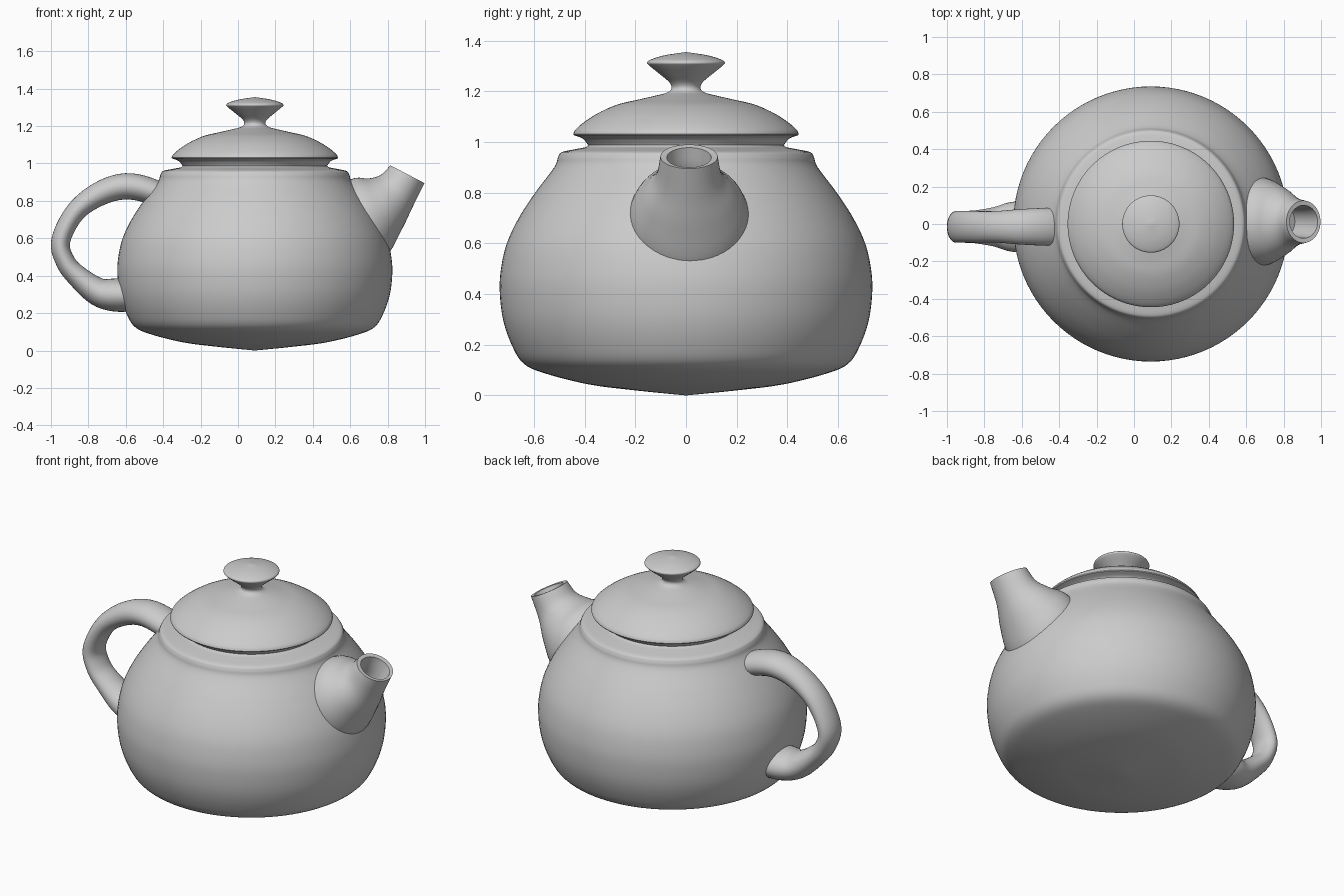
import bpy, bmesh, math
from mathutils import Vector

if "Cube" in bpy.data.objects:
    bpy.data.objects.remove(bpy.data.objects["Cube"])

CX = 0.09  # axis of the pot body


def smooth(pts, steps=5):
    """Catmull-Rom samples through points of any dimension."""
    out = []
    p = [Vector(q) for q in pts]
    p = [2 * p[0] - p[1]] + p + [2 * p[-1] - p[-2]]
    for a, b, c, d in zip(p, p[1:], p[2:], p[3:]):
        for i in range(steps):
            t = i / steps
            out.append(0.5 * (2 * b + (c - a) * t + (2 * a - 5 * b + 4 * c - d) * t * t
                              + (3 * b - a - 3 * c + d) * t ** 3))
    return out + [p[-2]]


def ring(center, u, v, n):
    return [center + u * math.cos(2 * math.pi * i / n) + v * math.sin(2 * math.pi * i / n)
            for i in range(n)]


def loft(name, rings, angle=40):
    bm = bmesh.new()
    loops = [[bm.verts.new(c) for c in r] for r in rings]
    n = len(loops[0])
    for a, b in zip(loops, loops[1:]):
        for i in range(n):
            j = (i + 1) % n
            bm.faces.new((a[i], a[j], b[j], b[i]))
    bm.faces.new(loops[0])
    bm.faces.new(loops[-1])
    bmesh.ops.remove_doubles(bm, verts=bm.verts, dist=1e-5)
    bmesh.ops.recalc_face_normals(bm, faces=bm.faces)
    me = bpy.data.meshes.new(name)
    bm.to_mesh(me)
    bm.free()
    ob = bpy.data.objects.new(name, me)
    bpy.context.collection.objects.link(ob)
    bpy.ops.object.select_all(action='DESELECT')
    ob.select_set(True)
    bpy.context.view_layer.objects.active = ob
    bpy.ops.object.shade_smooth_by_angle(angle=math.radians(angle))
    return ob


def lathe(name, profile, n=96):
    return loft(name, [ring(Vector((CX, 0, z)), Vector((max(r, 0), 0, 0)),
                            Vector((0, max(r, 0), 0)), n) for r, z in profile])


# Pot body: shallow pointed underside, round belly, shoulder ledge
lathe("body", smooth([
    (0, 0), (.2, .02), (.38, .043), (.55, .085), (.64, .125), (.688, .2), (.722, .3),
    (.735, .41), (.73, .5), (.707, .6), (.66, .7), (.595, .8), (.52, .9), (.505, .94),
    (.49, .96), (.44, .971), (.395, .98), (.385, .99)]) + [Vector((0, .99))])

# Lid with turned knob
lathe("lid", [Vector((0, .97))] + smooth([(.385, .985), (.395, 1.0), (.41, 1.015), (.443, 1.027)])
      + smooth([(.445, 1.032), (.435, 1.05), (.40, 1.08), (.345, 1.115), (.27, 1.148),
                (.19, 1.167), (.12, 1.183), (.075, 1.195), (.057, 1.212), (.065, 1.235),
                (.10, 1.265), (.143, 1.3), (.153, 1.313), (.14, 1.325), (.085, 1.342),
                (0, 1.355)]))

# Spout: sections given as upper x, z, lower x, z, half width in y
outer = smooth([
    (.40, .80, .68, .46, .25), (.60, .915, .79, .50, .235), (.70, .92, .875, .645, .185),
    (.765, .94, .935, .77, .132), (.815, .99, .997, .895, .113)])
inner = smooth([
    (.833, .978, .982, .900, .088), (.80, .90, .93, .82, .08), (.74, .82, .86, .72, .08)])


def spout_ring(s):
    top, low = Vector((s[0], .012, s[1])), Vector((s[2], .012, s[3]))
    return ring((top + low) / 2, (top - low) / 2, Vector((0, s[4], 0)), 48)


loft("spout", [spout_ring(s) for s in outer + inner])

# Handle: path points x, z with in-plane radius and half width in y
path = smooth([
    (-.36, .79, .06, .09), (-.46, .85, .068, .10), (-.60, .878, .07, .095),
    (-.74, .838, .064, .084), (-.87, .74, .054, .084), (-.948, .585, .051, .085),
    (-.92, .47, .052, .085), (-.85, .39, .06, .088), (-.75, .315, .075, .105),
    (-.66, .297, .088, .132), (-.54, .30, .09, .14)])
rings = []
for i, (x, z, r, w) in enumerate(path):
    a, b = path[max(i - 1, 0)], path[min(i + 1, len(path) - 1)]
    t = Vector((b[0] - a[0], 0, b[1] - a[1])).normalized()
    rings.append(ring(Vector((x, -.015, z)), Vector((-t.z, 0, t.x)) * r, Vector((0, w, 0)), 32))
loft("handle", rings)
